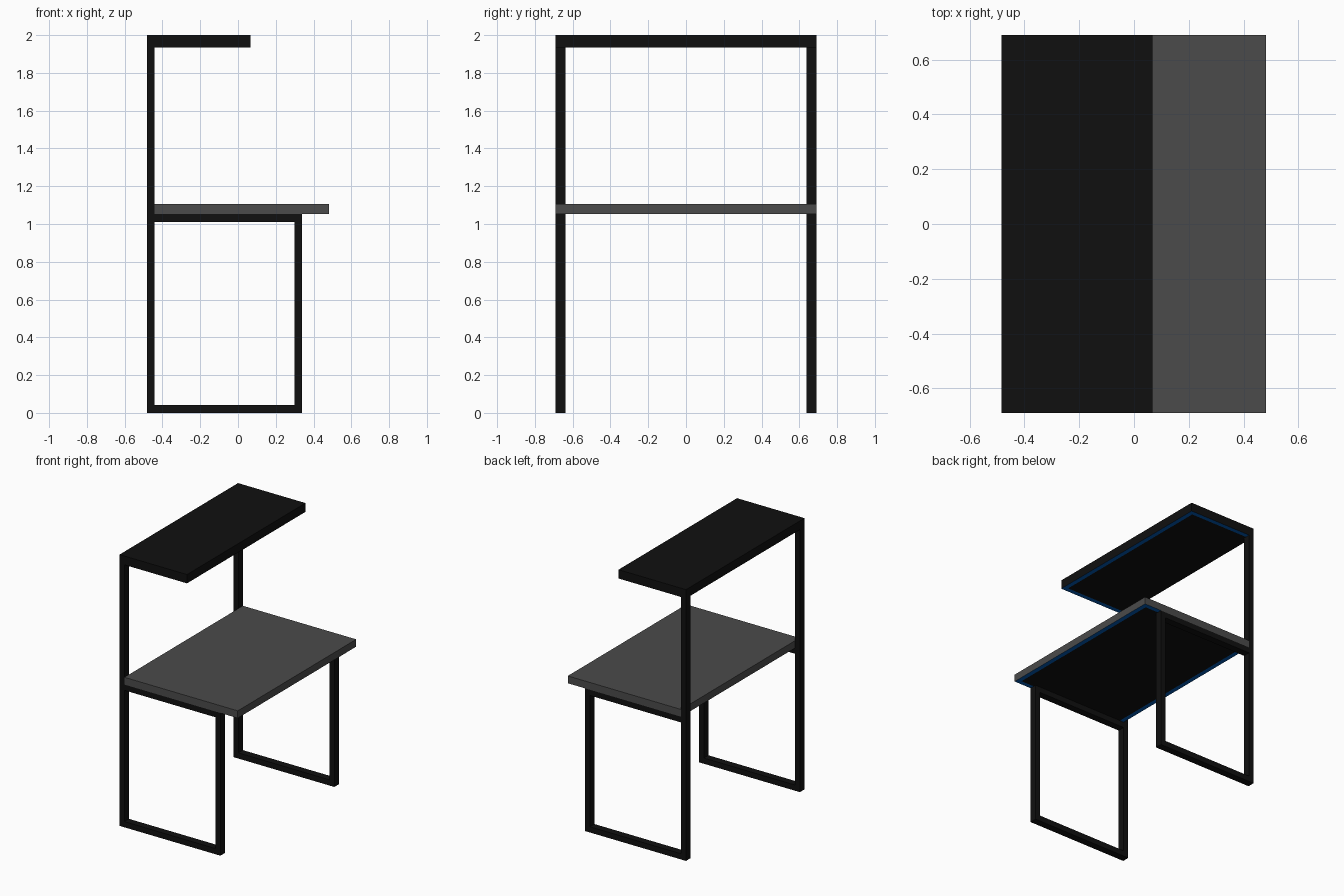
import bpy, bmesh
from mathutils import Vector

if "Cube" in bpy.data.objects:
    bpy.data.objects.remove(bpy.data.objects["Cube"])


def material(name, r, g, b):
    m = bpy.data.materials.new(name)
    m.diffuse_color = (r, g, b, 1)
    m.use_nodes = True
    m.node_tree.nodes["Principled BSDF"].inputs["Base Color"].default_value = m.diffuse_color
    return m


BLACK = material("black_paint", 0.005, 0.005, 0.005)
GREY = material("dark_grey", 0.07, 0.07, 0.07)
BLUE = material("blue_light", 0.0, 0.1, 0.45)

HALF_Y = 0.69            # half width of the desk
BAR_Y = 0.053            # bar depth along y
BACK, FRONT = -0.483, 0.34
BAR_X = 0.04
BAR_Z = 0.042
DESK_Z = 1.052           # underside of the desk top


def box(name, lo, hi, *mats):
    lo, hi = Vector(lo), Vector(hi)
    bm = bmesh.new()
    bmesh.ops.create_cube(bm, size=1)
    for v in bm.verts:
        v.co = (lo + hi) / 2 + v.co * (hi - lo)
    me = bpy.data.meshes.new(name)
    bm.to_mesh(me)
    bm.free()
    for m in mats:
        me.materials.append(m)
    ob = bpy.data.objects.new(name, me)
    bpy.context.collection.objects.link(ob)
    return ob


def light_rim(ob, width, back_too):
    """Inset the underside and colour its border as a light strip."""
    bm = bmesh.new()
    bm.from_mesh(ob.data)
    bm.normal_update()
    bottom = [f for f in bm.faces if f.normal.z < -0.9]
    rim = bmesh.ops.inset_region(bm, faces=bottom, thickness=width)["faces"]
    bottom[0].material_index = 2
    back_face = min(rim, key=lambda f: f.calc_center_median().x)
    for f in rim:
        f.material_index = 1
    if not back_too:
        back_face.material_index = 2
    bm.to_mesh(ob.data)
    bm.free()


# Desk top and upper shelf, with blue strips underneath
desk = box("desk_top", (BACK + BAR_X, -HALF_Y, DESK_Z), (0.481, HALF_Y, 1.106),
           GREY, BLUE, BLACK)
light_rim(desk, 0.047, True)
shelf = box("upper_shelf", (BACK, -HALF_Y, 1.935), (0.067, HALF_Y, 2.0),
            BLACK, BLUE, BLACK)
light_rim(shelf, 0.047, False)

# Side frames: tall back post, front leg, foot bar and support bar
for side, s in (("right", 1), ("left", -1)):
    y0, y1 = sorted((s * HALF_Y, s * (HALF_Y - BAR_Y)))
    inner0, inner1 = BACK + BAR_X, FRONT - BAR_X
    box(side + "_back_post", (BACK, y0, 0), (inner0, y1, 1.935), BLACK)
    box(side + "_front_leg", (inner1, y0, 0), (FRONT, y1, DESK_Z), BLACK)
    box(side + "_foot_bar", (inner0, y0, 0), (inner1, y1, BAR_Z), BLACK)
    box(side + "_support_bar", (inner0, y0, DESK_Z - BAR_Z),
        (inner1, y1, DESK_Z), BLACK)
